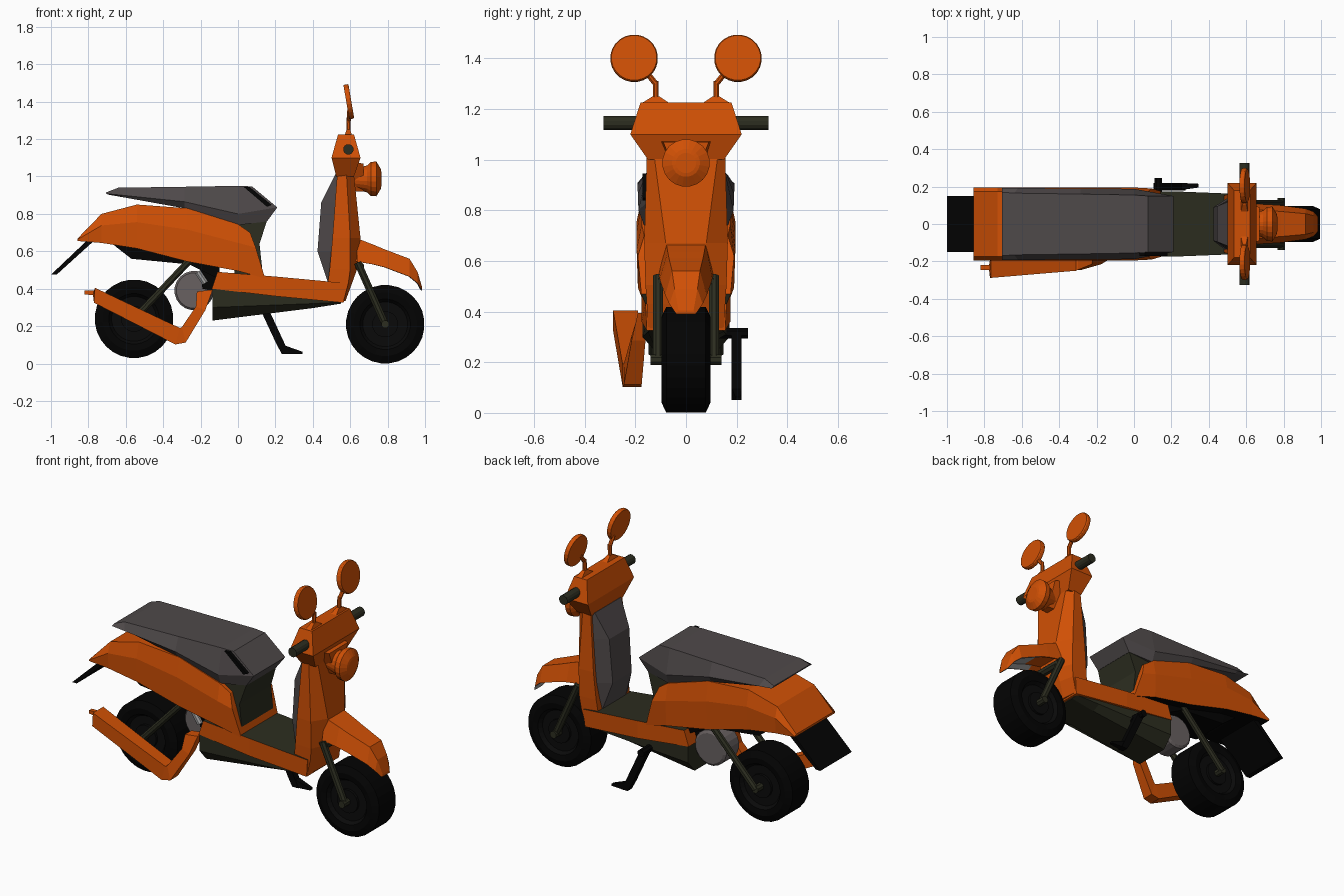
import bpy, bmesh, math
from mathutils import Vector


def material(name, rgb):
    m = bpy.data.materials.new(name)
    m.diffuse_color = (*rgb, 1)
    return m


ORANGE = material("orange paint", (0.63, 0.08, 0.0015))
GREY = material("seat grey", (0.078, 0.067, 0.068))
GREEN = material("dark olive", (0.025, 0.026, 0.014))
BLACK = material("black rubber", (0.001, 0.001, 0.001))
RIM = material("wheel black", (0.003, 0.003, 0.003))
METAL = material("engine grey", (0.14, 0.12, 0.12))
LINER = material("liner grey", (0.36, 0.36, 0.36))


def loft(name, rings, mat, sym=False):
    """Skin a row of rings; sym rings list the +y half only."""
    if sym:
        rings = [r + [(x, -y, z) for x, y, z in reversed(r)] for r in rings]
    bm = bmesh.new()
    vs = [[bm.verts.new(p) for p in r] for r in rings]
    n = len(vs[0])
    for a, b in zip(vs, vs[1:]):
        for i in range(n):
            j = (i + 1) % n
            bm.faces.new((a[i], a[j], b[j], b[i]))
    for r in (vs[0], vs[-1]):
        for i in range(n // 2 - 1):
            bm.faces.new((r[i], r[i + 1], r[n - 2 - i], r[n - 1 - i]))
    bmesh.ops.recalc_face_normals(bm, faces=bm.faces)
    me = bpy.data.meshes.new(name)
    bm.to_mesh(me)
    bm.free()
    me.materials.append(mat)
    ob = bpy.data.objects.new(name, me)
    bpy.context.collection.objects.link(ob)
    return ob


def paint(ob, mat, rule):
    ob.data.materials.append(mat)
    k = len(ob.data.materials) - 1
    for f in ob.data.polygons:
        if rule(f):
            f.material_index = k


def lathe(name, prof, centre, axis, mat, n=16):
    """Turn (distance along axis, radius) pairs about an axis."""
    q = Vector(axis).to_track_quat('Z', 'Y')
    rings = []
    for a, r in prof:
        rings.append([Vector(centre) + q @ Vector((r * math.cos(t), r * math.sin(t), a))
                      for t in (2 * math.pi * (i + 0.5) / n for i in range(n))])
    return loft(name, rings, mat)


def rod(name, p, q, r, mat, n=8, r2=None):
    d = Vector(q) - Vector(p)
    return lathe(name, [(0, r), (d.length, r if r2 is None else r2)], p, d, mat, n)


def slab(name, pts, w, mat):
    """Extrude an x-z quad strip across y."""
    return loft(name, [[(x, w, z) for x, z in pts], [(x, -w, z) for x, z in pts]], mat)


# Wheels
TYRE = [(-.07, .04), (-.07, .12), (-.092, .135), (-.097, .17), (-.078, .21),
        (.078, .21), (.097, .17), (.092, .135), (.07, .12), (.07, .04)]
for label, x, z in (("front", .787, .21), ("rear", -.556, .239)):
    w = lathe(label + "_wheel", TYRE, (x, 0, z), (0, 1, 0), BLACK, 28)
    paint(w, RIM, lambda f: (f.center - Vector((x, f.center.y, z))).length < .13)
    lathe(label + "_hub", [(-.085, .05), (-.085, .07), (.085, .07), (.085, .05)],
          (x, 0, z), (0, 1, 0), RIM, 16)
    rod(label + "_axle", (x, -.14, z), (x, .14, z), .022, GREEN)

# Forks
for s, side in ((1, "left"), (-1, "right")):
    rod(side + "_front_fork", (.64, s * .11, .54), (.787, s * .11, .21), .021, GREEN)
    rod(side + "_swingarm", (-.25, s * .13, .56), (-.556, s * .13, .237), .02, GREEN)
rod("fork_crown", (.65, -.11, .52), (.65, .11, .52), .025, GREEN)

# Rear body shell: x, top z, bottom z
rows = [(-.858, .668, .655), (-.73, .80, .645), (-.54, .85, .615),
        (-.27, .83, .545), (.0, .745, .495)]
body = [[(x, .175, t), (x, .195, t * .6 + b * .4), (x, .19, b)] for x, t, b in rows]
body.append([(.065, .165, .70), (.095, .19, .62), (.145, .175, .455)])
shell = loft("rear_body", body, ORANGE, True)
paint(shell, BLACK, lambda f: f.normal.z < -.8)
loft("seat_box", [[(-.02, .15, .74), (-.02, .15, .63), (-.02, .15, .46)],
                  [(.157, .14, .77), (.115, .15, .64), (.135, .15, .455)]], GREEN, True)
loft("undertray", [[(-.66, .12, .66), (-.66, .12, .63)], [(-.57, .13, .65), (-.57, .12, .56)],
                   [(-.26, .14, .60), (-.26, .13, .53)], [(-.1, .14, .52), (-.1, .13, .45)]], BLACK, True)
slab("mud_flap", [(-.80, .665), (-.76, .665), (-.97, .475), (-1.0, .475)], .15, BLACK)

# Seat
loft("seat", [[(-.705, .17, .915), (-.705, .192, .908), (-.69, .17, .902)],
              [(-.64, .165, .94), (-.62, .192, .90), (-.62, .17, .89)],
              [(-.286, .16, .945), (-.286, .19, .865), (-.286, .17, .83)],
              [(.0, .155, .95), (.0, .188, .80), (.0, .165, .74)],
              [(.075, .15, .947), (.21, .15, .835), (.155, .14, .76)]], GREY, True)
STRAP = [(.03, .945), (.06, .945), (.18, .848), (.155, .838)]
loft("seat_strap", [[(x, y, z) for x, z in STRAP] for y in (-.15, -.172)], BLACK)

# Footboard and belly
foot = loft("footboard", [[(-.11, .175, .49), (-.14, .175, .40)], [(.2, .175, .465), (.2, .175, .36)],
                          [(.575, .16, .43), (.565, .155, .325)]], ORANGE, True)
paint(foot, GREEN, lambda f: f.normal.z > .9)
loft("belly", [[(-.135, .172, .41), (-.135, .172, .30), (-.135, .11, .23)],
               [(.39, .155, .36), (.39, .15, .32), (.39, .1, .295)],
               [(.55, .14, .34), (.55, .14, .328), (.55, .1, .32)]], GREEN, True)

# Leg shield and inner panel
loft("leg_shield", [[(a, ya, z), (b, yb, z), (c, yb - .005, z)] for z, a, ya, b, yb, c in (
    (1.01, .62, .125, .58, .155, .53), (.67, .655, .08, .60, .165, .505),
    (.505, .637, .07, .60, .16, .49), (.43, .61, .06, .59, .155, .48),
    (.335, .575, .05, .565, .15, .50))], ORANGE, True)
loft("inner_panel", [[(.545, .145, 1.01), (.52, .125, 1.01)], [(.53, .145, .86), (.445, .095, .86)],
                     [(.51, .145, .60), (.425, .09, .60)], [(.49, .14, .435), (.48, .11, .435)]], GREY, True)

# Handlebar cowl and grips
loft("handlebar_cowl", [[(.62, .15, 1.0), (.525, .15, 1.0)], [(.655, .22, 1.10), (.50, .22, 1.10)],
                        [(.62, .18, 1.225), (.535, .18, 1.225)]], ORANGE, True)
rod("handlebar_grips", (.59, -.325, 1.145), (.59, .325, 1.145), .028, GREEN, 12)

# Mirrors
for s, side in ((1, "left"), (-1, "right")):
    loft(side + "_mirror_base", [[(.57, s * .06, 1.22), (.57, s * .18, 1.22), (.61, s * .18, 1.22), (.61, s * .06, 1.22)],
         [(.58, s * .105, 1.25), (.58, s * .132, 1.25), (.60, s * .132, 1.25), (.60, s * .105, 1.25)]], ORANGE)
    rod(side + "_mirror_stem", (.59, s * .12, 1.23), (.592, s * .12, 1.31), .012, ORANGE)
    rod(side + "_mirror_arm", (.592, s * .12, 1.30), (.595, s * .16, 1.35), .012, ORANGE)
    lathe(side + "_mirror", [(-.013, .092), (-.006, .094), (.008, .094), (.014, .09)],
          (.592, s * .205, 1.40), (1, 0, .17), ORANGE, 24)

# Headlight on its bracket
lathe("headlight", [(0, .05), (.085, .073), (.105, .092), (.135, .094), (.158, .055), (.161, .04)],
      (.605, 0, .987), (1, 0, 0), ORANGE, 20)
loft("headlight_bracket", [[(.60, .11, 1.075), (.60, .03, .92)],
                           [(.67, .09, 1.07), (.67, .03, .92)]], ORANGE, True)

# Front fender: x, ridge half width, ridge z, edge half width, edge z
fender = [(.635, .078, .67, .108, .545), (.725, .072, .635, .104, .53), (.785, .067, .61, .10, .515),
          (.917, .055, .56, .082, .465), (.96, .045, .49, .066, .43), (.985, .03, .405, .038, .39)]
fen = loft("front_fender", [[(x, a, t), (x, b, e), (x - .005, b - .008, e),
                             (x - .01, a - .005, t * .25 + e * .75)]
                            for x, a, t, b, e in fender], ORANGE, True)
paint(fen, LINER, lambda f: f.normal.z < -.3 and f.center.z < .54 and abs(f.center.y) < .09)

# Engine
lathe("engine_cover", [(-.03, .095), (-.02, .105), (.10, .105), (.11, .09)], (-.235, 0, .39), (0, 1, 0), METAL, 20)
slab("engine_block", [(-.21, .55), (-.10, .50), (-.10, .38), (-.19, .40)], .09, BLACK)
rod("shock_absorber", (-.215, -.11, .49), (-.175, -.11, .43), .018, LINER)

# Exhaust: x, z and y limits of each four-sided section, with its lean in x
exhaust = [(-.82, -.82, .39, .37, -.245, -.22), (-.77, -.775, .39, .365, -.245, -.22),
           (-.765, -.77, .405, .325, -.288, -.19), (-.31, -.335, .19, .102, -.25, -.175),
           (-.30, -.28, .195, .112, -.245, -.175), (-.225, -.175, .305, .285, -.215, -.16),
           (-.22, -.135, .385, .395, -.19, -.13)]
loft("exhaust", [[(a, y0, t), (a, y1, t), (b, y1, u), (b, y0, u)] for a, b, t, u, y0, y1 in exhaust], ORANGE)

# Side stand
loft("side_stand", [[(a, .18, z), (b, .18, z), (b, .22, z), (a, .22, z)] for a, b, z in (
    (.105, .15, .32), (.205, .25, .105), (.235, .275, .05))], BLACK)
loft("stand_foot", [[(.235, .18, .05), (.235, .22, .05), (.24, .22, .10), (.24, .18, .10)],
                    [(.345, .195, .05), (.345, .215, .05), (.345, .215, .063), (.345, .195, .063)]], BLACK)
rod("stand_pivot", (.13, .12, .315), (.13, .245, .315), .022, BLACK)
